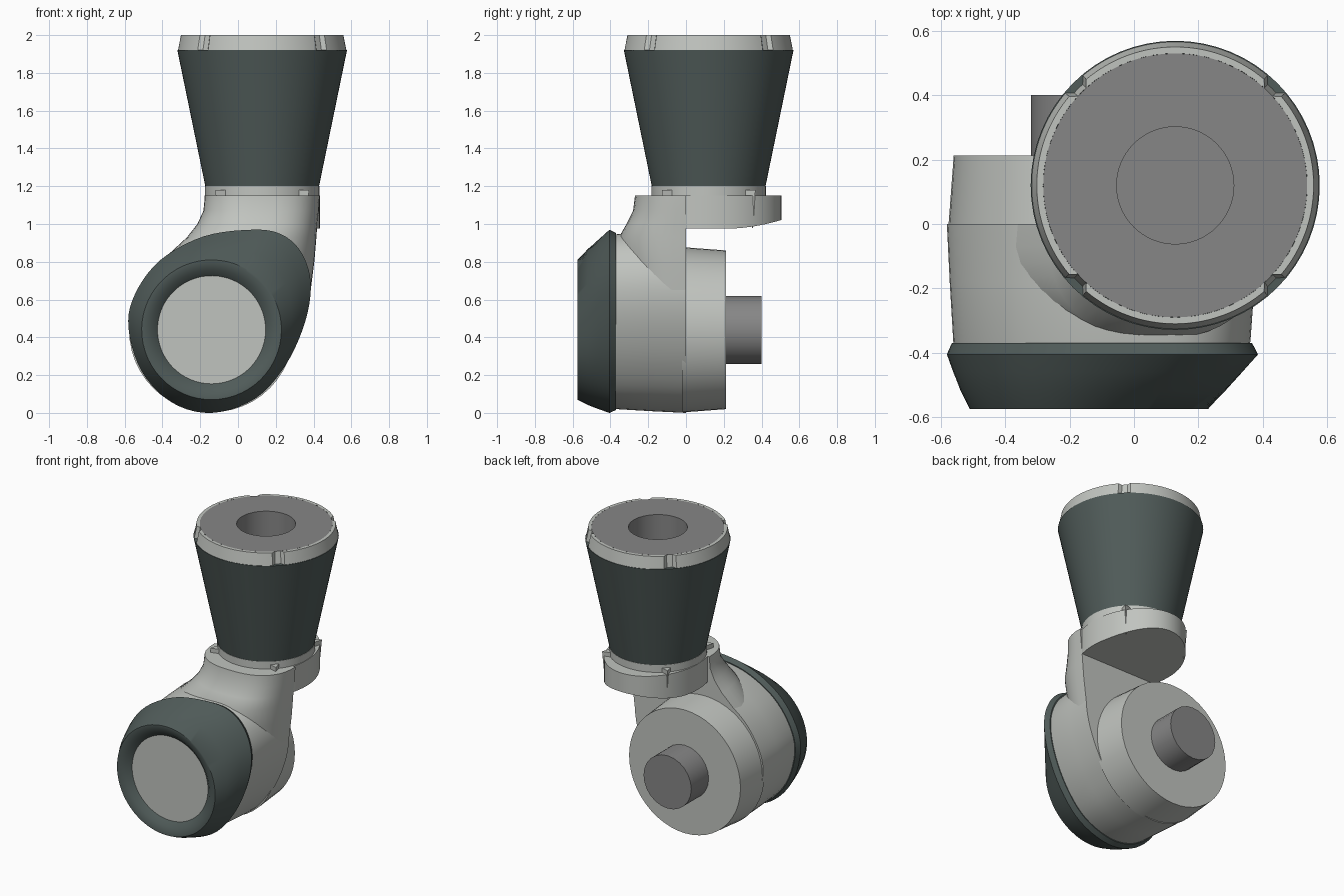
import bpy, bmesh, math
from mathutils import Vector

if "Cube" in bpy.data.objects:
    bpy.data.objects.remove(bpy.data.objects["Cube"])


def material(name, colour):
    m = bpy.data.materials.new(name)
    m.use_nodes = True
    m.diffuse_color = (*colour, 1)
    m.node_tree.nodes["Principled BSDF"].inputs["Base Color"].default_value = (*colour, 1)
    return m


LIGHT = material("light grey plastic", (0.53, 0.55, 0.52))
DARK = material("dark teal grey", (0.08, 0.105, 0.10))
MID = material("mid grey metal", (0.24, 0.24, 0.24))


def loft(name, rings, mat, angle=30, cap_start=True, cap_end=True):
    """Skin a list of closed rings that share a point count."""
    bm = bmesh.new()
    loops = [[bm.verts.new(p) for p in ring] for ring in rings]
    for a, b in zip(loops, loops[1:]):
        for i in range(len(a)):
            j = (i + 1) % len(a)
            bm.faces.new((a[i], a[j], b[j], b[i]))
    if cap_start:
        bm.faces.new(loops[0][::-1])
    if cap_end:
        bm.faces.new(loops[-1])
    bmesh.ops.recalc_face_normals(bm, faces=bm.faces)
    mesh = bpy.data.meshes.new(name)
    bm.to_mesh(mesh)
    bm.free()
    mesh.materials.append(mat)
    obj = bpy.data.objects.new(name, mesh)
    bpy.context.collection.objects.link(obj)
    bpy.ops.object.select_all(action="DESELECT")
    obj.select_set(True)
    bpy.context.view_layer.objects.active = obj
    bpy.ops.object.shade_smooth_by_angle(angle=math.radians(angle))
    return obj


# Shared axes: upright stem and horizontal wheel axis
SX, SY = 0.128, 0.12
WX, WZ = -0.14, 0.44


def stem_ring(r, z, n=64, ry=None):
    ry = ry or r
    return [(SX + r * math.cos(t), SY + ry * math.sin(t), z)
            for t in (math.tau * i / n for i in range(n))]


def wheel_ring(r, y, n=48):
    return [(WX + r * math.cos(t), y, WZ + r * math.sin(t))
            for t in (math.tau * i / n for i in range(n))]


# Teardrop outline of the body, smoothed through a few points
CONTROL = [(-0.58, 0.45), (-0.545, 0.63), (-0.41, 0.81), (-0.18, 0.935), (0.08, 0.97),
           (0.23, 0.945), (0.335, 0.85), (0.385, 0.69), (0.355, 0.48), (0.25, 0.25),
           (0.09, 0.075), (-0.14, 0.0), (-0.35, 0.055), (-0.51, 0.22)]


def smooth_outline(points, steps=5):
    out, n = [], len(points)
    for i in range(n):
        a, b, c, d = (Vector(points[(i + k) % n]) for k in (-1, 0, 1, 2))
        for s in range(steps):
            t = s / steps
            out.append(0.5 * (2 * b + (c - a) * t + (2 * a - 5 * b + 4 * c - d) * t ** 2
                              + (3 * b - a - 3 * c + d) * t ** 3))
    return out


OUTLINE = [p - Vector((WX, WZ)) for p in smooth_outline(CONTROL)]


def body_ring(y, scale=1.0, r=0.37, blend=0.0):
    """Teardrop ring, blended towards a circle of radius r."""
    ring = []
    for p in OUTLINE:
        q = (p * scale).lerp(p.normalized() * r, blend)
        ring.append((WX + q.x, y, WZ + q.y))
    return ring


# Front cover with a stepped round recess
loft("front_cover", [
    body_ring(-0.37, 0.965), body_ring(-0.405), body_ring(-0.46, blend=0.27),
    body_ring(-0.52, blend=0.6), body_ring(-0.575, blend=1),
    body_ring(-0.575, r=0.358, blend=1), body_ring(-0.562, r=0.318, blend=1),
    body_ring(-0.53, r=0.284, blend=1)], DARK, cap_end=False)
loft("front_disc", [wheel_ring(0.29, -0.52), wheel_ring(0.29, -0.532)], LIGHT)

# Housing behind the cover, rear drum and axle
loft("housing", [body_ring(-0.375, 0.95), body_ring(-0.365, 0.955),
                 body_ring(-0.18, 0.98), body_ring(0.0)], LIGHT)
loft("rear_drum", [wheel_ring(0.437, -0.02), wheel_ring(0.436, 0.0),
                   wheel_ring(0.42, 0.213)], LIGHT)
loft("axle", [wheel_ring(0.18, 0.2, 24), wheel_ring(0.18, 0.4, 24)], MID)


# Neck, flat at the back and rounded at the front: z, left x, right x, front y
def neck_ring(z, x0, x1, front, n=24):
    cx, rx = (x0 + x1) / 2, (x1 - x0) / 2
    ring = []
    for i in range(n + 1):
        c, s = math.cos(math.pi * i / n), math.sin(math.pi * i / n)
        ring.append((cx + rx * math.copysign(abs(c) ** 0.8, c), front * abs(s) ** 0.8, z))
    return ring


loft("neck", [neck_ring(*s) for s in [
    (0.65, -0.5, 0.385, -0.355), (0.81, -0.4, 0.405, -0.36), (0.93, -0.27, 0.415, -0.355),
    (1.0, -0.215, 0.42, -0.315), (1.07, -0.183, 0.428, -0.28),
    (1.15, -0.175, 0.433, -0.27)]], LIGHT, 40)

# Oval flange with its underside rising towards the back
under = [(x, y, 0.975 + 0.045 * max(0, (y - 0.2) / 0.3) ** 2)
         for x, y, z in stem_ring(0.305, 0, ry=0.385)]
loft("flange", [under, stem_ring(0.305, 1.15, ry=0.385)], LIGHT)
loft("collar", [stem_ring(0.303, 1.14), stem_ring(0.303, 1.2)], LIGHT)

# Small tapered ribs around the collar
for k in range(4):
    t = math.pi / 4 + k * math.pi / 2
    out, side = Vector((math.cos(t), math.sin(t), 0)), Vector((-math.sin(t), math.cos(t), 0))
    base = Vector((SX, SY, 1.18))
    ring = [base + out * 0.27 - side * 0.045, base + out * 0.27 + side * 0.045,
            base + out * 0.35]
    tip = base + out * 0.33 - Vector((0, 0, 0.2))
    loft("collar_rib", [ring, [tip + (p - base - out * 0.3) * 0.05 for p in ring]], LIGHT)

# Tapered sleeve
loft("sleeve", [stem_ring(0.3, 1.195), stem_ring(0.449, 1.92), stem_ring(0.42, 1.921)],
     DARK, cap_end=False)


# Cap rim with four narrow grooves on the diagonals
def rim_ring(r, z, n=144):
    ring = []
    for i in range(n):
        t = math.tau * i / n
        off = abs((t % (math.pi / 2)) - math.pi / 4)
        rr = r - (0.02 if off < math.radians(3) else 0)
        ring.append((SX + rr * math.cos(t), SY + rr * math.sin(t), z))
    return ring


loft("cap_rim", [rim_ring(0.446, 1.918), rim_ring(0.43, 2.0), stem_ring(0.41, 2.0, 144)],
     LIGHT, cap_start=False, cap_end=False)

# Top face with a blind round socket
loft("top_socket", [stem_ring(0.41, 2.0), stem_ring(0.182, 2.0), stem_ring(0.182, 1.3)],
     MID, cap_start=False)
